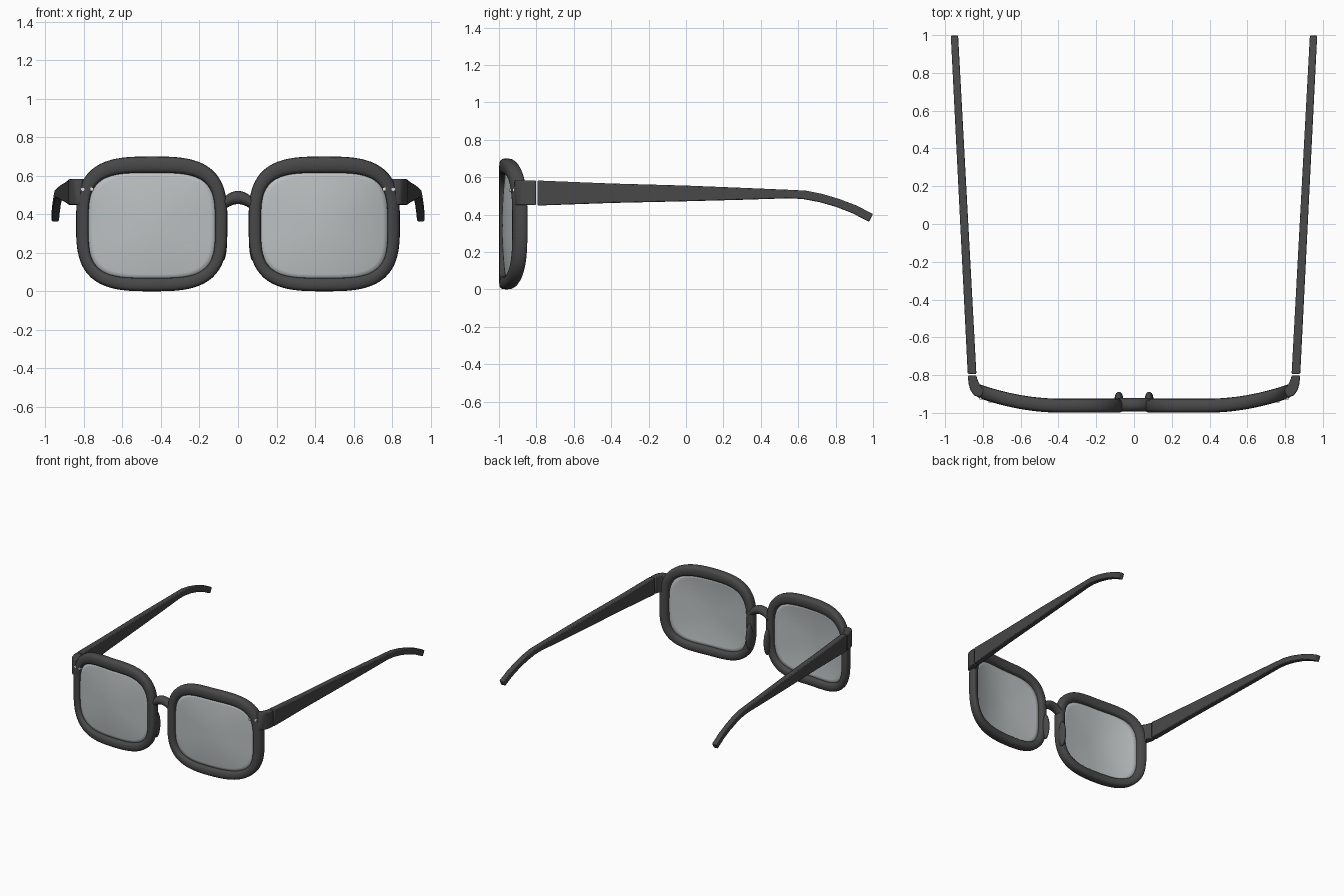
import bpy, bmesh, math

cube = bpy.data.objects.get("Cube")
if cube:
    bpy.data.objects.remove(cube)


def material(name, color, rough):
    m = bpy.data.materials.new(name)
    m.use_nodes = True
    m.diffuse_color = (*color, 1)
    bsdf = next(n for n in m.node_tree.nodes if n.type == 'BSDF_PRINCIPLED')
    bsdf.inputs["Base Color"].default_value = (*color, 1)
    bsdf.inputs["Roughness"].default_value = rough
    return m


DARK = material("dark grey plastic", (0.065, 0.065, 0.065), 0.5)
GLASS = material("pale grey lens", (0.5, 0.53, 0.54), 0.4)
METAL = material("light metal", (0.75, 0.75, 0.75), 0.4)


def finish(name, bm, mat, mirror=True, bevel=0, thick=0, angle=40):
    bmesh.ops.recalc_face_normals(bm, faces=bm.faces)
    me = bpy.data.meshes.new(name)
    bm.to_mesh(me)
    bm.free()
    me.materials.append(mat)
    ob = bpy.data.objects.new(name, me)
    bpy.context.collection.objects.link(ob)
    bpy.ops.object.select_all(action='DESELECT')
    ob.select_set(True)
    bpy.context.view_layer.objects.active = ob
    bpy.ops.object.shade_smooth_by_angle(angle=math.radians(angle))
    if thick:
        mod = ob.modifiers.new("Thickness", 'SOLIDIFY')
        mod.thickness = thick
        mod.offset = 0
    if bevel:
        mod = ob.modifiers.new("Soft edges", 'BEVEL')
        mod.width = bevel
        mod.segments = 2
    if mirror:
        ob.modifiers.new("Mirror", 'MIRROR')
    return ob


def loft(rings, closed=False):
    """Skin a row of rings; closed joins the last ring to the first."""
    bm = bmesh.new()
    rows = [[bm.verts.new(p) for p in ring] for ring in rings]
    n = len(rows[0])
    pairs = list(zip(rows, rows[1:]))
    if closed:
        pairs.append((rows[-1], rows[0]))
    for a, b in pairs:
        for i in range(n):
            j = (i + 1) % n
            bm.faces.new((a[i], a[j], b[j], b[i]))
    if not closed:
        bm.faces.new(rows[0])
        bm.faces.new(rows[-1])
    return bm


def wrap(x):
    """Depth of the frame's middle surface, sweeping back to the sides."""
    return -0.962 + 0.4 * max(0, x - 0.38) ** 2


def outline(t, cx, cz, rx, rz, n):
    c, s = math.cos(t), math.sin(t)
    r = (abs(c) ** n + abs(s) ** n) ** (-1 / n)
    return cx + rx * r * c, cz + rz * r * s


def inner(t):
    return outline(t, 0.448, 0.342, 0.328, 0.272, 3.7)


def outer(t):
    return outline(t, 0.448, 0.35, 0.393, 0.35, 3.1)


def soft(v):
    return math.copysign(abs(v) ** 0.7, v)


STEPS, SECTION = 96, 16
angles = [2 * math.pi * i / STEPS for i in range(STEPS)]

# Rims: rounded section swept round each lens opening
rings = []
for t in angles:
    (ix, iz), (ox, oz) = inner(t), outer(t)
    ring = []
    for k in range(SECTION):
        q = 2 * math.pi * k / SECTION
        a = 0.5 + 0.5 * soft(math.cos(q))
        x, z = ix + (ox - ix) * a, iz + (oz - iz) * a
        ring.append((x, wrap(x) + 0.037 * soft(math.sin(q)), z))
    rings.append(ring)
finish("rims", loft(rings, True), DARK, angle=60)

# Lenses: gently domed sheets filling the openings
bm = bmesh.new()
LEVELS = 10
cx, cz = 0.448, 0.342
rows = []
for level in range(1, LEVELS + 1):
    f = level / LEVELS
    row = []
    for t in angles:
        x, z = inner(t)
        x, z = cx + (x - cx) * f * 1.03, cz + (z - cz) * f * 1.03
        row.append(bm.verts.new((x, wrap(x) - 0.018 * (1 - f * f), z)))
    rows.append(row)
hub = bm.verts.new((cx, wrap(cx) - 0.018, cz))
for i in range(STEPS):
    j = (i + 1) % STEPS
    bm.faces.new((hub, rows[0][i], rows[0][j]))
    for a, b in zip(rows, rows[1:]):
        bm.faces.new((a[i], a[j], b[j], b[i]))
finish("lenses", bm, GLASS, thick=0.01)

# Bridge: arched bar between the rims
rings = []
for i in range(13):
    x = -0.084 + 0.014 * i
    rings.append([(x, -0.957 + 0.035 * math.cos(q), 0.487 - 6 * x * x + 0.034 * math.sin(q))
                  for q in (2 * math.pi * k / SECTION for k in range(SECTION))])
finish("bridge", loft(rings), DARK, mirror=False)

# Nose pads: slim ovals behind the inner rim edges
bm = bmesh.new()
bmesh.ops.create_uvsphere(bm, u_segments=20, v_segments=14, radius=1)
for v in bm.verts:
    v.co = (0.08 + 0.023 * v.co.x, -0.926 + 0.038 * v.co.y, 0.26 + 0.105 * v.co.z)
finish("nose_pads", bm, DARK)

# End pieces: bent blocks turning from the rims to the arms
corners = [((0.815, -0.918), (0.785, -0.88)),
           ((0.846, -0.908), (0.808, -0.865)),
           ((0.866, -0.88), (0.822, -0.84)),
           ((0.876, -0.845), (0.83, -0.82)),
           ((0.88, -0.802), (0.834, -0.802))]
rings = [[(*o, 0.45), (*o, 0.582), (*n, 0.582), (*n, 0.45)] for o, n in corners]
finish("end_pieces", loft(rings), DARK, bevel=0.006)

# Arms: tapering bars with drooping tips, as (y, z) of the top and bottom edges
edges = [((-0.794, 0.582), (-0.794, 0.448)),
         ((-0.4, 0.566), (-0.4, 0.462)),
         ((0, 0.555), (0, 0.471)),
         ((0.3, 0.543), (0.3, 0.479)),
         ((0.56, 0.532), (0.55, 0.487)),
         ((0.64, 0.528), (0.625, 0.483)),
         ((0.73, 0.51), (0.715, 0.466)),
         ((0.82, 0.483), (0.803, 0.441)),
         ((0.91, 0.449), (0.89, 0.407)),
         ((1.0, 0.403), (0.978, 0.361))]


def arm_x(y):
    return 0.857 + 0.052 * (y + 0.8)


rings = []
for (ty, tz), (by, bz) in edges:
    h = 0.023 - 0.002 * (ty + 0.8)
    rings.append([(arm_x(by) - h, by, bz), (arm_x(by) + h, by, bz),
                  (arm_x(ty) + h, ty, tz), (arm_x(ty) - h, ty, tz)])
finish("arms", loft(rings), DARK, bevel=0.006)

# Rivets: small metal pins at the outer rim corners
bm = bmesh.new()
for x in (0.76, 0.808):
    pin = bmesh.ops.create_cone(bm, cap_ends=True, segments=14,
                                radius1=0.01, radius2=0.01, depth=0.04)
    for v in pin["verts"]:
        v.co = (x + v.co.x, wrap(x) - 0.02 + v.co.z, 0.53 + v.co.y)
finish("rivets", bm, METAL)
